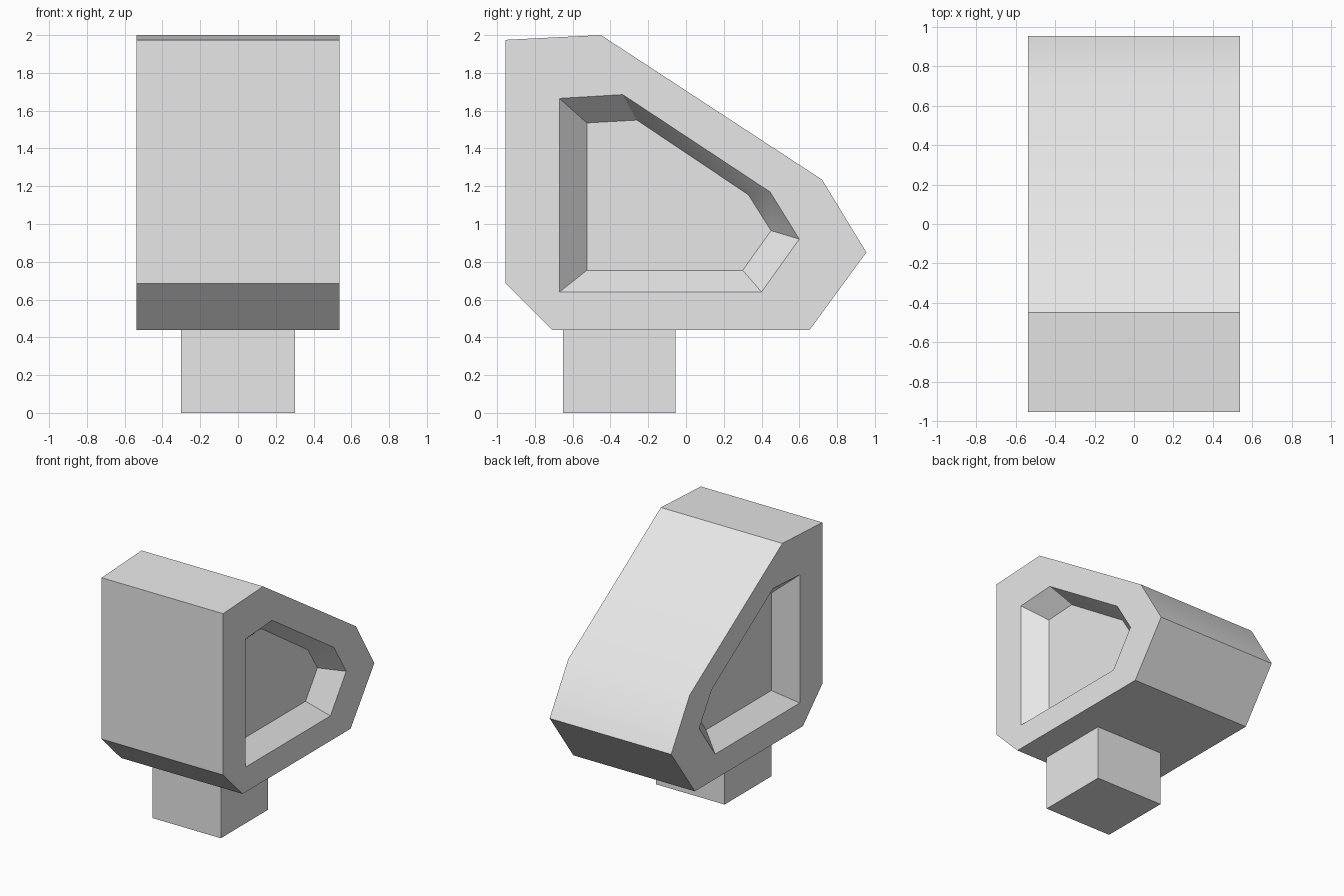
import bpy
import bmesh
from math import radians

default = bpy.data.objects.get("Cube")
if default:
    bpy.data.objects.remove(default, do_unlink=True)

grey = bpy.data.materials.new("light_grey")
grey.use_nodes = True
colour = (0.8, 0.8, 0.8, 1)
grey.diffuse_color = colour
grey.node_tree.nodes["Principled BSDF"].inputs["Base Color"].default_value = colour


def loft(name, rings):
    """Join (x, side profile) rings in sequence and cap both ends."""
    bm = bmesh.new()
    loops = [[bm.verts.new((x, y, z)) for y, z in profile] for x, profile in rings]
    count = len(loops[0])
    for a, b in zip(loops, loops[1:]):
        for i in range(count):
            j = (i + 1) % count
            bm.faces.new((a[i], a[j], b[j], b[i]))
    bm.faces.new(loops[0])
    bm.faces.new(loops[-1])
    bmesh.ops.recalc_face_normals(bm, faces=bm.faces)
    mesh = bpy.data.meshes.new(name)
    bm.to_mesh(mesh)
    bm.free()
    mesh.materials.append(grey)
    obj = bpy.data.objects.new(name, mesh)
    bpy.context.collection.objects.link(obj)
    bpy.ops.object.select_all(action='DESELECT')
    obj.select_set(True)
    bpy.context.view_layer.objects.active = obj
    bpy.ops.object.shade_smooth_by_angle(angle=radians(30))
    return obj


# Side profiles (y, z): body outline, recess rim and recess floor
outline = [(-.955, 1.975), (-.45, 2), (.72, 1.235), (.955, .85),
           (.655, .44), (-.71, .44), (-.955, .685)]
rim = [(-.67, 1.665), (-.335, 1.685), (.445, 1.17), (.6, .92),
       (.4, .64), (-.67, .64), (-.67, .74)]
floor = [(-.525, 1.535), (-.26, 1.55), (.33, 1.155), (.45, .965),
         (.3, .755), (-.525, .755), (-.525, .84)]

# Body with a bevelled recess in each side
half, depth = .5375, .15
loft("body", [(-half + depth, floor), (-half, rim), (-half, outline),
              (half, outline), (half, rim), (half - depth, floor)])

# Square stem under the body
stem = [(-.65, 0), (-.055, 0), (-.055, .44), (-.65, .44)]
loft("stem", [(-.303, stem), (.303, stem)])
